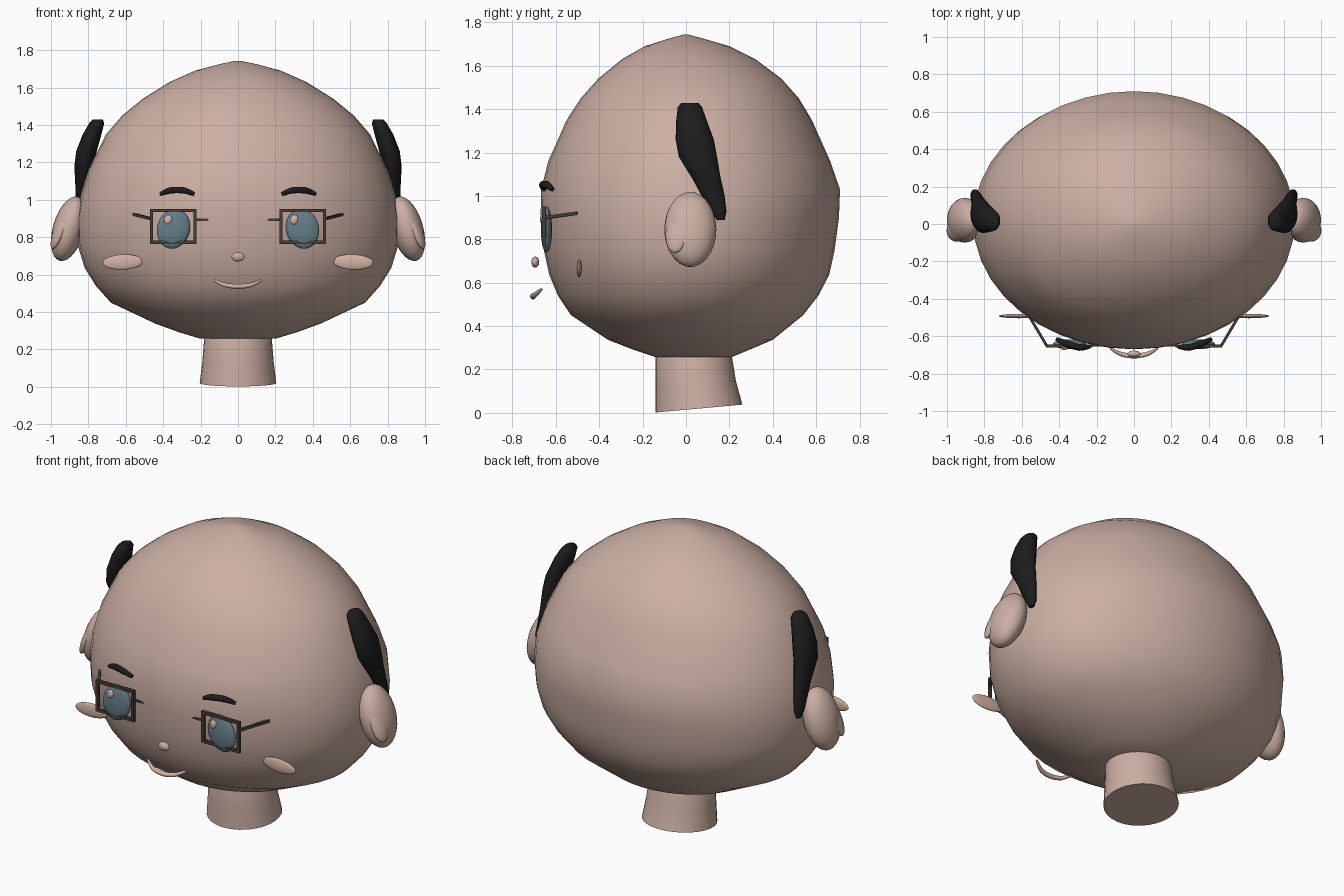
import bpy, bmesh, math
from mathutils import Vector, Matrix

cube = bpy.data.objects.get("Cube")
if cube:
    bpy.data.objects.remove(cube, do_unlink=True)


def material(name, rgb):
    m = bpy.data.materials.new(name)
    m.use_nodes = True
    m.diffuse_color = (*rgb, 1)
    bsdf = m.node_tree.nodes["Principled BSDF"]
    bsdf.inputs["Base Color"].default_value = (*rgb, 1)
    bsdf.inputs["Roughness"].default_value = 0.7
    return m


SKIN = material("skin", (0.60, 0.43, 0.37))
BLUSH = material("blush", (0.66, 0.45, 0.37))
HAIR = material("black hair", (0.012, 0.012, 0.012))
IRIS = material("blue grey iris", (0.13, 0.21, 0.25))
FRAME = material("dark frame", (0.06, 0.045, 0.038))


def finish(name, bm, mat, angle=40):
    bmesh.ops.recalc_face_normals(bm, faces=bm.faces)
    mesh = bpy.data.meshes.new(name)
    bm.to_mesh(mesh)
    bm.free()
    mesh.materials.append(mat)
    ob = bpy.data.objects.new(name, mesh)
    bpy.context.collection.objects.link(ob)
    bpy.ops.object.select_all(action='DESELECT')
    ob.select_set(True)
    bpy.context.view_layer.objects.active = ob
    bpy.ops.object.shade_smooth_by_angle(angle=math.radians(angle))
    return ob


def loft(name, rows, mat, segs=32, tilts=None, angle=60):
    """Skin horizontal elliptical rings (x, y, z, half width, half depth)."""
    bm = bmesh.new()
    rings = []
    for i, (x, y, z, rx, ry) in enumerate(rows):
        tilt = tilts[i] if tilts else 0
        ring = []
        for k in range(segs):
            a = math.tau * k / segs
            dy = ry * math.sin(a)
            ring.append(bm.verts.new((x + rx * math.cos(a), y + dy, z + tilt * dy)))
        rings.append(ring)
    for lo, hi in zip(rings, rings[1:]):
        for k in range(segs):
            j = (k + 1) % segs
            bm.faces.new((lo[k], lo[j], hi[j], hi[k]))
    bm.faces.new(rings[0])
    bm.faces.new(rings[-1])
    return finish(name, bm, mat, angle)


def ellipsoid(name, centre, radii, mat, tilt=0.0, turn=0.0):
    """Sphere scaled to radii, tilted about y and turned about z."""
    bm = bmesh.new()
    bmesh.ops.create_uvsphere(bm, u_segments=24, v_segments=14, radius=1)
    mx = (Matrix.Translation(centre) @ Matrix.Rotation(turn, 4, 'Z')
          @ Matrix.Rotation(tilt, 4, 'Y') @ Matrix.Diagonal((*radii, 1)))
    bmesh.ops.transform(bm, matrix=mx, verts=bm.verts)
    return finish(name, bm, mat)


def tube(name, points, radii, mat, segs=10, steps=5):
    """Round tube along a smooth path, with a radius at each point."""
    pts = [Vector(p) for p in points]
    path = []
    for i in range(len(pts) - 1):
        a, b = pts[max(i - 1, 0)], pts[min(i + 2, len(pts) - 1)]
        p, q = pts[i], pts[i + 1]
        for t in (s / steps for s in range(steps + (i == len(pts) - 2))):
            pos = 0.5 * (2 * p + (q - a) * t + (2 * a - 5 * p + 4 * q - b) * t * t
                         + (3 * p - a - 3 * q + b) * t ** 3)
            path.append((pos, radii[i] + (radii[i + 1] - radii[i]) * t))
    bm = bmesh.new()
    rings = []
    for i, (pos, r) in enumerate(path):
        d = path[min(i + 1, len(path) - 1)][0] - path[max(i - 1, 0)][0]
        u = d.cross(Vector((0, 0, 1))).normalized()
        v = d.cross(u).normalized()
        rings.append([bm.verts.new(pos + r * (u * math.cos(math.tau * k / segs)
                                              + v * math.sin(math.tau * k / segs)))
                      for k in range(segs)])
    for lo, hi in zip(rings, rings[1:]):
        for k in range(segs):
            j = (k + 1) % segs
            bm.faces.new((lo[k], lo[j], hi[j], hi[k]))
    bm.faces.new(rings[0])
    bm.faces.new(rings[-1])
    return finish(name, bm, mat)


def bars(name, ends, size, mat):
    """Square bars between pairs of points, joined in one object."""
    bm = bmesh.new()
    for a, b in ends:
        a, b = Vector(a), Vector(b)
        mx = (Matrix.Translation((a + b) / 2) @ (b - a).to_track_quat('Z', 'Y').to_matrix().to_4x4()
              @ Matrix.Diagonal((size, size, (b - a).length + size, 1)))
        bmesh.ops.create_cube(bm, size=1, matrix=mx)
    return finish(name, bm, mat, 30)


# Head: height, half width, front, back
head = [(0.257, 0.20, -0.14, 0.21), (0.29, 0.31, -0.24, 0.29), (0.337, 0.44, -0.36, 0.40),
        (0.45, 0.68, -0.53, 0.54), (0.54, 0.76, -0.59, 0.61), (0.636, 0.82, -0.63, 0.66),
        (0.75, 0.855, -0.655, 0.685), (0.90, 0.86, -0.67, 0.705), (1.03, 0.84, -0.668, 0.71),
        (1.16, 0.80, -0.635, 0.665), (1.35, 0.706, -0.55, 0.58), (1.45, 0.62, -0.485, 0.52),
        (1.54, 0.51, -0.405, 0.44), (1.63, 0.365, -0.295, 0.32), (1.69, 0.23, -0.19, 0.20),
        (1.725, 0.10, -0.08, 0.08), (1.743, 0.015, -0.012, 0.012)]
loft("head", [(0, (f + b) / 2, z, w, (b - f) / 2) for z, w, f, b in head], SKIN, 40)

# Neck, with a sloping base
loft("neck", [(0, 0.06, 0.02, 0.205, 0.20), (0, 0.045, 0.14, 0.19, 0.185),
              (0, 0.035, 0.27, 0.18, 0.175), (0, 0.035, 0.36, 0.15, 0.15)],
     SKIN, 28, tilts=(0.09, 0.04, 0, 0))

# Nose and smile
ellipsoid("nose", (0, -0.695, 0.695), (0.035, 0.018, 0.025), SKIN)
tube("mouth", [(-0.125, -0.665, 0.57), (-0.07, -0.695, 0.545), (0, -0.705, 0.537),
               (0.07, -0.695, 0.545), (0.125, -0.665, 0.57)],
     (0.006, 0.012, 0.014, 0.012, 0.006), BLUSH)

for side, s in (("left", 1), ("right", -1)):
    # Ear with its raised inner fold
    ellipsoid(side + "_ear", (s * 0.905, 0.02, 0.845), (0.085, 0.12, 0.178), SKIN, tilt=-s * 0.28)
    ellipsoid(side + "_ear_fold", (s * 0.953, -0.04, 0.84), (0.028, 0.055, 0.11), SKIN,
              tilt=-s * 0.38, turn=-s * 0.3)

    # Sideburn tuft
    loft(side + "_sideburn", [(s * x, y, z, rx, ry) for x, y, z, rx, ry in (
        (0.853, 0.160, 0.89, 0.012, 0.018), (0.85, 0.152, 0.93, 0.025, 0.034),
        (0.84, 0.125, 1.00, 0.030, 0.052), (0.832, 0.095, 1.08, 0.038, 0.065),
        (0.825, 0.055, 1.18, 0.050, 0.088), (0.81, 0.040, 1.26, 0.055, 0.088),
        (0.78, 0.025, 1.35, 0.050, 0.070), (0.755, 0.018, 1.41, 0.040, 0.056),
        (0.75, 0.018, 1.428, 0.028, 0.040))], HAIR, 16)

    # Brow
    tube(side + "_brow", [(s * 0.235, -0.655, 1.03), (s * 0.29, -0.66, 1.05),
                          (s * 0.36, -0.64, 1.05), (s * 0.415, -0.615, 1.03)],
         (0.01, 0.018, 0.018, 0.01), HAIR)

    # Eye and its highlight, offset the same way on both sides
    ellipsoid(side + "_eye", (s * 0.345, -0.643, 0.845), (0.088, 0.026, 0.108), IRIS, tilt=-s * 0.25)
    ellipsoid(side + "_eye_highlight", (s * 0.337 - 0.036, -0.661, 0.893), (0.021, 0.012, 0.026),
              BLUSH, tilt=0.3)

    # Cheek
    ellipsoid(side + "_cheek", (s * 0.615, -0.492, 0.667), (0.108, 0.012, 0.041), BLUSH, tilt=s * 0.04)

    # Square lens frame and temple arm
    y, x0, x1, z0, z1 = -0.653, s * 0.23, s * 0.463, 0.773, 0.942
    corners = [(x0, y, z0), (x1, y, z0), (x1, y, z1), (x0, y, z1)]
    bars(side + "_lens_frame", list(zip(corners, corners[1:] + corners[:1])), 0.017, FRAME)
    bars(side + "_temple_arm", [((s * 0.47, -0.645, 0.90), (s * 0.553, -0.505, 0.92))], 0.015, FRAME)

# Bridge between the lens frames
bars("bridge", [((-0.23, -0.65, 0.893), (0.23, -0.65, 0.893))], 0.012, FRAME)
